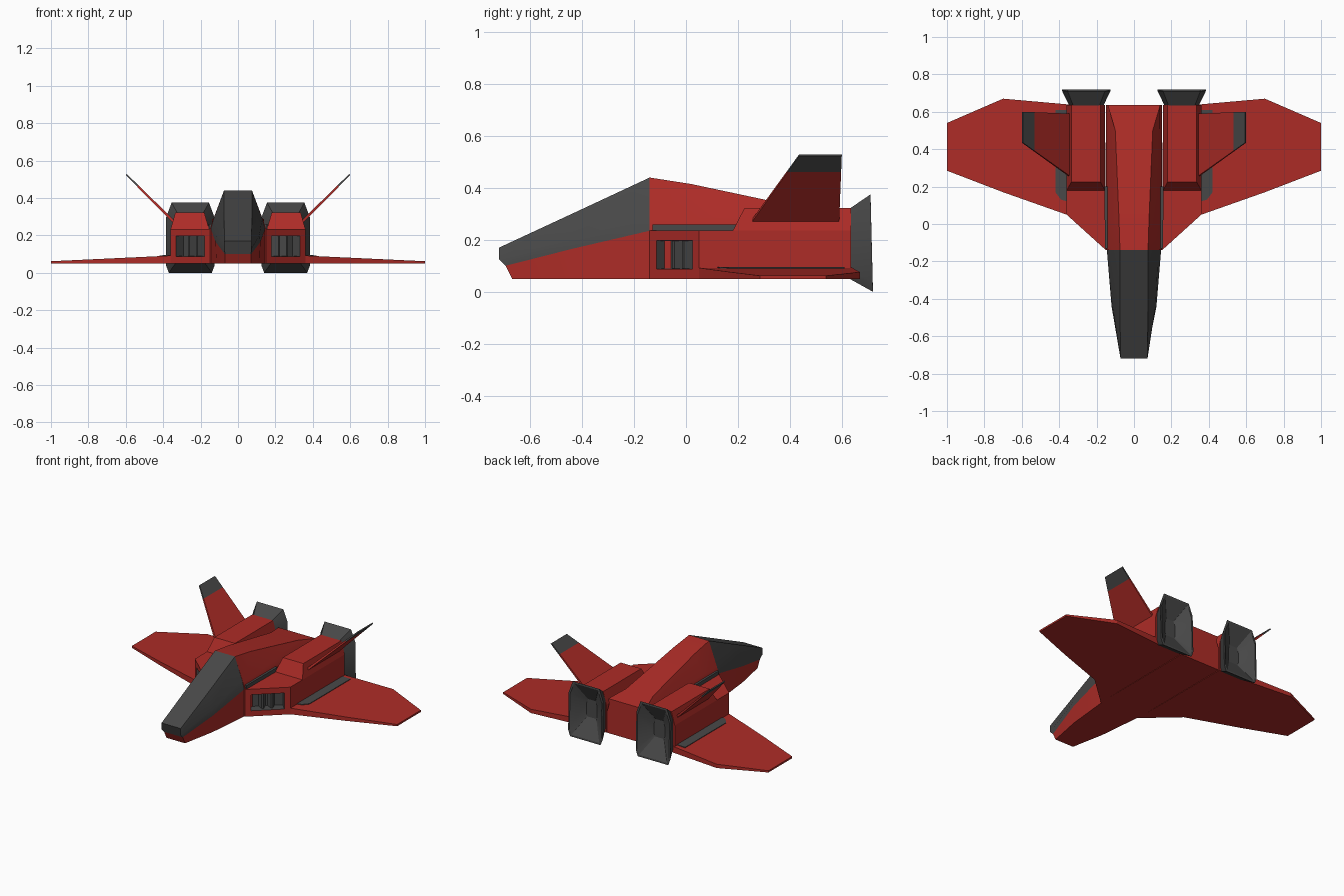
import bpy, bmesh, math
from mathutils import Vector

if "Cube" in bpy.data.objects:
    bpy.data.objects.remove(bpy.data.objects["Cube"])


def material(name, rgb):
    m = bpy.data.materials.new(name)
    m.diffuse_color = (*rgb, 1)
    m.use_nodes = True
    m.node_tree.nodes["Principled BSDF"].inputs["Base Color"].default_value = m.diffuse_color
    return m


RED = material("red_paint", (0.42, 0.025, 0.02))
DARK = material("dark_grey", (0.065, 0.065, 0.065))


def finish(name, bm, mats, mirror=False):
    bmesh.ops.recalc_face_normals(bm, faces=bm.faces)
    me = bpy.data.meshes.new(name)
    bm.to_mesh(me)
    bm.free()
    for m in mats:
        me.materials.append(m)
    ob = bpy.data.objects.new(name, me)
    bpy.context.collection.objects.link(ob)
    if mirror:
        ob.modifiers.new("mirror", 'MIRROR').use_mirror_merge = False
    bpy.ops.object.select_all(action='DESELECT')
    ob.select_set(True)
    bpy.context.view_layer.objects.active = ob
    bpy.ops.object.shade_smooth_by_angle(angle=math.radians(25))
    return ob


def loft(name, rings, mat, mirror=False, caps=(True, True)):
    """Skin a row of closed rings that all have the same point count."""
    bm = bmesh.new()
    rows = [[bm.verts.new(p) for p in r] for r in rings]
    n = len(rows[0])
    for a, b in zip(rows, rows[1:]):
        for i in range(n):
            j = (i + 1) % n
            bm.faces.new((a[i], a[j], b[j], b[i]))
    for row, cap in zip((rows[0], rows[-1]), caps):
        if cap:
            bm.faces.new(row)
    return finish(name, bm, [mat], mirror)


def both(half):
    """Close a right-hand half section with its left-hand copy."""
    return half + [(-x, y, z) for x, y, z in reversed(half)]


def at_z(plan, z):
    return [(x, y, z) for x, y in plan]


# Red lower nose
loft("lower_nose", [
    both([(.07, -.67, .05), (.07, -.695, .10)]),
    both([(.115, -.44, .05), (.12, -.44, .165)]),
    both([(.145, -.14, .05), (.145, -.14, .235)])], RED)

# Grey canopy running to the nose tip
loft("canopy", [
    both([(.07, -.695, .10), (.072, -.72, .125), (.072, -.72, .17)]),
    both([(.12, -.44, .165), (.115, -.44, .205), (.075, -.44, .30)]),
    both([(.145, -.14, .235), (.13, -.14, .29), (.075, -.14, .44)])], DARK)

# Red spine behind the canopy
loft("fuselage", [both([(.15, y, .05), (.15, y, zm), (.135, y, zm + .045), (wt, y, zt)])
                  for y, zm, wt, zt in [(-.14, .235, .075, .44), (.02, .235, .08, .415),
                                        (.50, .235, .10, .313), (.635, .20, .14, .285)]], RED)

# Grey seam strips between spine and pods
loft("seam_strip", [at_z([(.12, -.13), (.155, -.13), (.158, .2), (.12, .2)], z)
                    for z in (.22, .26)], DARK, True)

# Engine pod base with a recessed intake in its slanted front
plan = [(.15, -.14), (.36, .05), (.36, .635), (.155, .635)]
bm = bmesh.new()
lo, hi = [[bm.verts.new(p) for p in at_z(plan, z)] for z in (.05, .235)]
for i in range(4):
    j = (i + 1) % 4
    bm.faces.new((lo[i], lo[j], hi[j], hi[i]))
bm.faces.new(hi)
bm.faces.new(lo[::-1])
bmesh.ops.recalc_face_normals(bm, faces=bm.faces)
bm.faces.ensure_lookup_table()
front = bm.faces[0]
inward = -front.normal.copy()
bmesh.ops.inset_region(bm, faces=[front], thickness=.038, use_even_offset=True)
sides = bmesh.ops.inset_region(bm, faces=[front], thickness=.002)["faces"]
for v in front.verts:
    v.co += inward * .06
for f in sides + [front]:
    f.material_index = 1
finish("engine_pod", bm, [RED, DARK], True)

# Upright vanes inside the intake
a, b = Vector((.15, -.14, 0)), Vector((.36, .05, 0))
along = (b - a).normalized()
for k, t in enumerate((.40, .60)):
    c = a.lerp(b, t) + inward * .02
    quad = [c - along * .006, c + along * .006,
            c + along * .022 + inward * .042, c - along * .022 + inward * .042]
    loft(f"intake_vane_{k + 1}", [[(p.x, p.y, z) for p in quad] for z in (.09, .196)], DARK, True)

# Raised pod hood with sloping front
loft("pod_hood", [at_z([(.155, .18), (.36, .18), (.36, .635), (.155, .635)], .235),
                  at_z([(.18, .225), (.335, .225), (.335, .635), (.18, .635)], .322)], RED, True)


# Flared nozzle, hollow at the back
def nozzle_ring(x0, x1, z0, z1, y, k=1, tilt=0):
    t, u = .03 * k, .08 * k
    pts = [(x0 + t / 2, z0), (x1 - t / 2, z0), (x1, z0 + u / 2), (x1, z1 - u),
           (x1 - t, z1), (x0 + t, z1), (x0, z1 - u), (x0, z0 + u / 2)]
    return [(x, y - tilt * (z - z0), z) for x, z in pts]


loft("nozzle", [nozzle_ring(.165, .345, .05, .32, .63, .7),
                nozzle_ring(.125, .385, 0, .375, .72, 1, .025),
                nozzle_ring(.135, .375, .012, .363, .72, 1, .025),
                nozzle_ring(.215, .295, .13, .25, .65, .4)], DARK, True)

# Wing from root to tip
loft("wing", [[(x, y0, .05), (x, y1, .05), (x, y1, zt), (x, y0, zt)]
              for x, y0, y1, zt in [(.34, .04, .638, .093), (.36, .05, .64, .092),
                                    (.70, .17, .67, .076), (1.0, .285, .54, .062)]], RED, True)

# Grey strip lying on the wing root
strip = [(.355, .12), (.39, .13), (.42, .17), (.42, .61), (.355, .61)]
loft("wing_root_strip", [[(x, y, .094 + dz - (x - .36) * .047) for x, y in strip]
                         for dz in (-.02, .002)], DARK, True)


# Canted fin, red with a grey tip
def fin_ring(t):
    x, z = .345 + .252 * t, .275 + .25 * t
    y0, y1, h = .255 + .18 * t, .59 + .01 * t, .005 - .002 * t
    return [(x - h, y0, z + h), (x + h, y0, z - h), (x + h, y1, z - h), (x - h, y1, z + h)]


loft("fin", [fin_ring(0), fin_ring(.76)], RED, True)
loft("fin_tip", [fin_ring(.76), fin_ring(1)], DARK, True)
